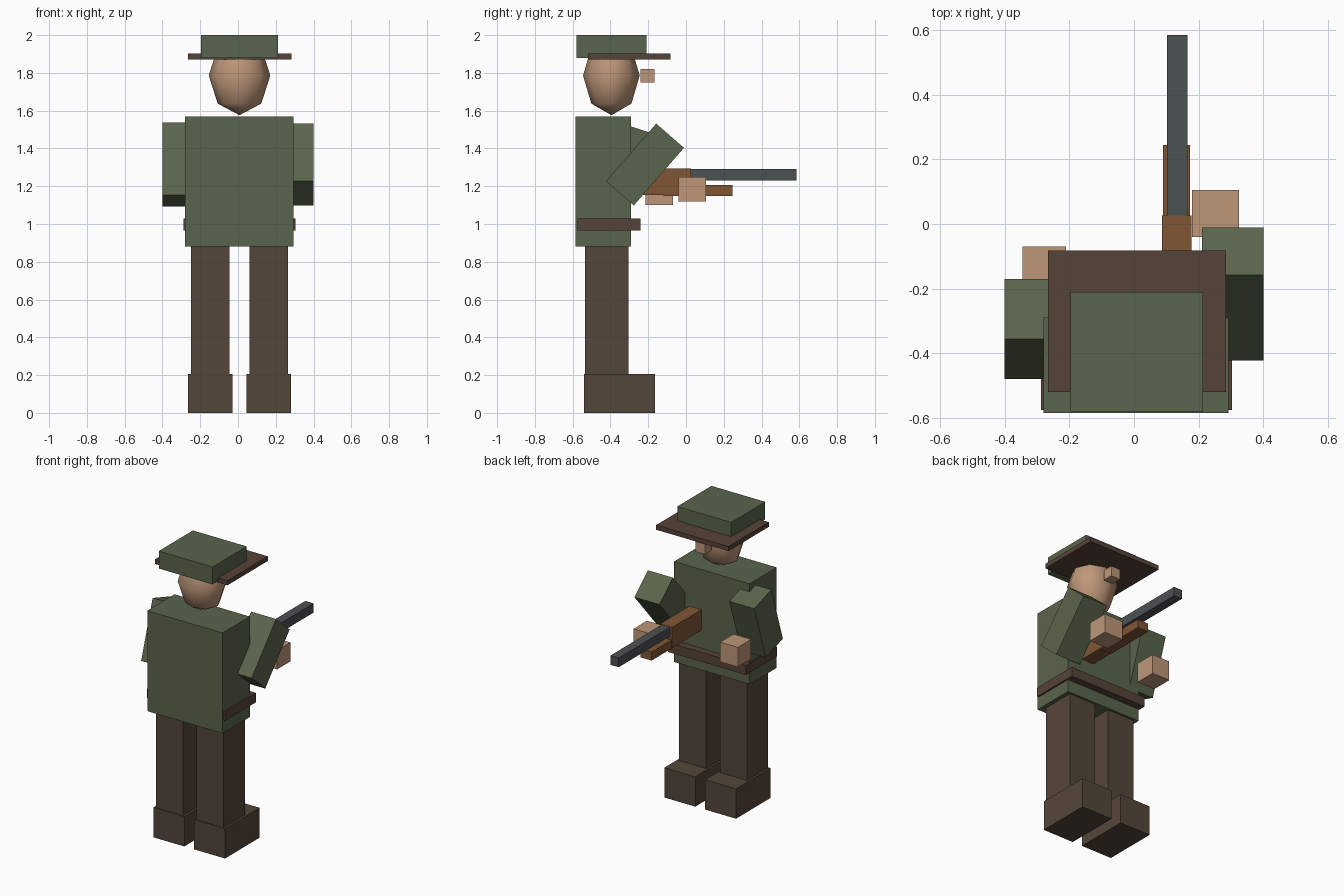
import bpy
from math import radians

cube = bpy.data.objects.get("Cube")
if cube:
    bpy.data.objects.remove(cube, do_unlink=True)


def material(name, r, g, b):
    """Flat material from 8-bit sRGB values."""
    def linear(v):
        v /= 255
        return v / 12.92 if v <= 0.04045 else ((v + 0.055) / 1.055) ** 2.4
    color = (linear(r), linear(g), linear(b), 1)
    mat = bpy.data.materials.new(name)
    mat.use_nodes = True
    mat.diffuse_color = color
    bsdf = next(n for n in mat.node_tree.nodes if n.type == "BSDF_PRINCIPLED")
    bsdf.inputs["Base Color"].default_value = color
    return mat


green = material("uniform green", 90, 101, 76)
brown = material("trouser brown", 84, 70, 58)
leather = material("leather brown", 86, 67, 56)
skin = material("skin", 190, 151, 121)
wood = material("wood", 127, 86, 52)
metal = material("gun metal", 75, 81, 82)


def box(name, mat, xs, ys, zs, tilt=0):
    """Box between the given limits, tilted about its own x axis."""
    limits = (xs, ys, zs)
    bpy.ops.mesh.primitive_cube_add(
        size=1, location=[(a + b) / 2 for a, b in limits],
        rotation=(radians(tilt), 0, 0))
    obj = bpy.context.object
    obj.name = name
    obj.scale = [b - a for a, b in limits]
    obj.data.materials.append(mat)
    return obj


# Legs and boots
for side, leg_x, boot_x in (("right", (-0.25, -0.045), (-0.265, -0.03)),
                            ("left", (0.06, 0.265), (0.045, 0.28))):
    box(side + "_leg", brown, leg_x, (-0.535, -0.305), (0.2, 0.885))
    box(side + "_boot", brown, boot_x, (-0.54, -0.165), (0, 0.205))

# Torso and belt
box("torso", green, (-0.28, 0.293), (-0.585, -0.29), (0.88, 1.57))
box("belt", leather, (-0.288, 0.304), (-0.575, -0.24), (0.965, 1.03))

# Arms, raised forward by different angles
for side, xs, y, tilt in (("right", (-0.4, -0.21), -0.325, -18),
                          ("left", (0.21, 0.4), -0.217, -41)):
    box(side + "_arm", green, xs, (y - 0.0975, y + 0.0975),
        (1.113, 1.517), tilt)

# Hands
box("right_hand", skin, (-0.345, -0.21), (-0.215, -0.07), (1.1, 1.235))
box("left_hand", skin, (0.18, 0.325), (-0.04, 0.105), (1.12, 1.25))

# Head and nose
bpy.ops.mesh.primitive_uv_sphere_add(
    segments=8, ring_count=4, radius=1, location=(0.008, -0.395, 1.786))
head = bpy.context.object
head.name = "head"
head.scale = (0.163, 0.15, 0.21)
head.data.materials.append(skin)
bpy.ops.object.shade_smooth()
box("nose", skin, (-0.026, 0.044), (-0.24, -0.167), (1.75, 1.82))

# Hat
box("hat_brim", leather, (-0.266, 0.284), (-0.52, -0.082), (1.87, 1.902))
box("hat_crown", green, (-0.196, 0.213), (-0.58, -0.21), (1.88, 2.0))

# Rifle
box("rifle_stock", wood, (0.086, 0.178), (-0.3, 0.027), (1.154, 1.294))
box("rifle_forend", wood, (0.09, 0.174), (-0.12, 0.245), (1.148, 1.206))
box("rifle_barrel", metal, (0.102, 0.165), (0, 0.585), (1.229, 1.292))
